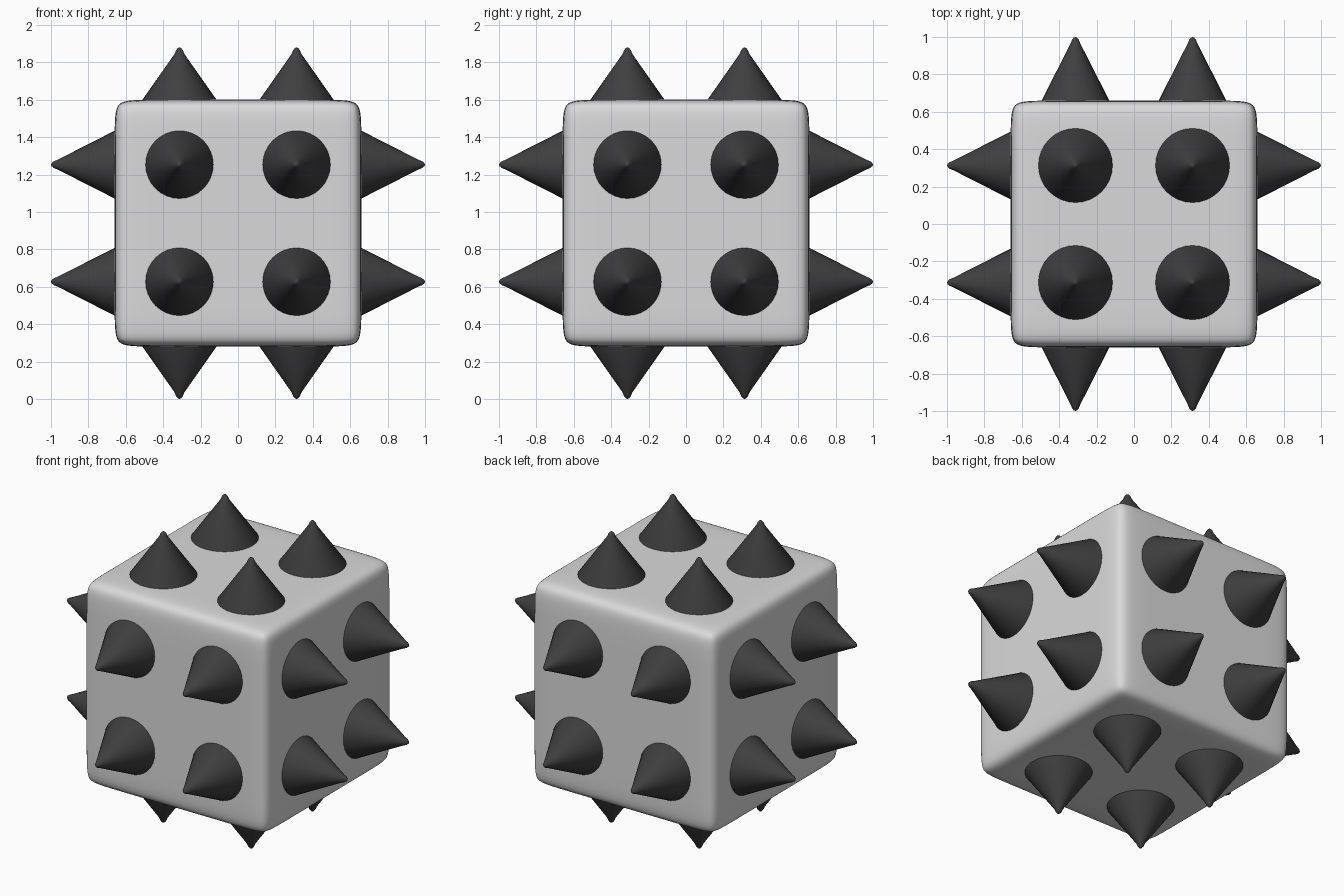
import bpy, bmesh, math
from mathutils import Matrix, Vector

if "Cube" in bpy.data.objects:
    bpy.data.objects.remove(bpy.data.objects["Cube"])

CZ, H, D = 0.94, 0.66, 0.15      # cube centre height, half size, edge softness
OFF = 0.313                      # spike offset from face centre


def material(name, v):
    m = bpy.data.materials.new(name)
    m.diffuse_color = (v, v, v, 1)
    m.use_nodes = True
    m.node_tree.nodes["Principled BSDF"].inputs["Base Color"].default_value = m.diffuse_color
    return m


light_grey = material("light grey", 0.70)
dark_grey = material("dark grey", 0.05)


def add_object(name, bm, mat):
    me = bpy.data.meshes.new(name)
    bmesh.ops.recalc_face_normals(bm, faces=bm.faces)
    for f in bm.faces:
        f.smooth = True
    bm.to_mesh(me)
    bm.free()
    me.materials.append(mat)
    ob = bpy.data.objects.new(name, me)
    bpy.context.collection.objects.link(ob)
    return ob


# soft-edged cube: support loops near every edge, then subdivision
bm = bmesh.new()
bmesh.ops.create_cube(bm, size=2 * H)
for axis in range(3):
    for s in (-1, 1):
        n = Vector((0, 0, 0))
        n[axis] = 1
        bmesh.ops.bisect_plane(bm, geom=bm.verts[:] + bm.edges[:] + bm.faces[:],
                               plane_co=n * s * (H - D), plane_no=n)
body = add_object("body_cube", bm, light_grey)
body.location.z = CZ
sub = body.modifiers.new("round", 'SUBSURF')
sub.levels = sub.render_levels = 3


# spike with a blunt tip, pointing along direction d
def spike(name, d, u, v, radius, height, sides=32):
    bm = bmesh.new()
    prof = [(radius * 1.03, -0.03 * radius / 0.18), (radius, 0), (0.026, height - 0.035),
            (0.018, height - 0.015), (0.009, height - 0.004)]
    rings = [[bm.verts.new((r * math.cos(2 * math.pi * i / sides),
                            r * math.sin(2 * math.pi * i / sides), z))
              for i in range(sides)] for r, z in prof]
    for a, b in zip(rings, rings[1:]):
        for i in range(sides):
            j = (i + 1) % sides
            bm.faces.new((a[i], a[j], b[j], b[i]))
    tip = bm.verts.new((0, 0, height))
    for i in range(sides):
        bm.faces.new((rings[-1][i], rings[-1][(i + 1) % sides], tip))
    rot = d.to_track_quat('Z', 'Y')
    pos = d * H + rot @ Vector((u, v, 0)) + Vector((0, 0, CZ))
    bm.transform(Matrix.Translation(pos) @ rot.to_matrix().to_4x4())
    add_object(name, bm, dark_grey)


# four spikes on each of the six faces; top and bottom ones are shorter and wider
faces = {"front": (0, -1, 0), "back": (0, 1, 0), "left": (-1, 0, 0),
         "right": (1, 0, 0), "top": (0, 0, 1), "bottom": (0, 0, -1)}
for label, d in faces.items():
    r, h = (0.198, 0.28) if d[2] else (0.181, 0.34)
    k = 0
    for u in (-OFF, OFF):
        for v in (-OFF, OFF):
            k += 1
            spike(f"{label}_spike_{k}", Vector(d), u, v, r, h)
